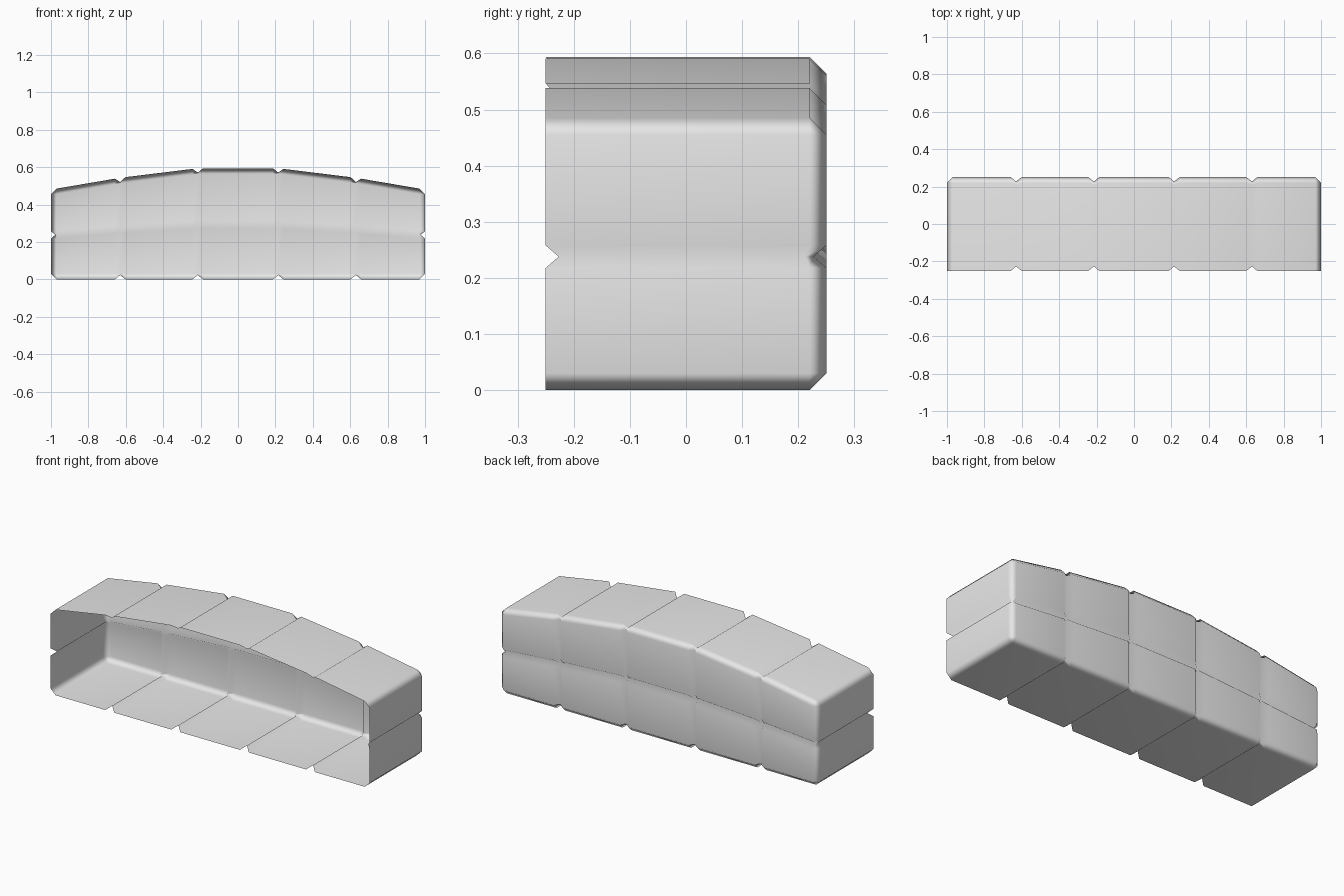
import bpy
import bmesh

cube = bpy.data.objects.get("Cube")
if cube:
    bpy.data.objects.remove(cube)

CHAMFER = 0.03
SEAMS = (-0.63, -0.215, 0.215, 0.63)
FRONT, BACK = -0.25, 0.25
SEAM_DEPTH = 0.023


def top_height(x):
    """Height of the faceted arch."""
    x = abs(x)
    if x <= SEAMS[2]:
        return 0.594
    if x <= SEAMS[3]:
        t = (x - SEAMS[2]) / (SEAMS[3] - SEAMS[2])
        return 0.594 + t * (0.543 - 0.594)
    return 0.543 - (x - SEAMS[3]) * 0.17


# Columns and rows as (position, is_seam)
columns = [(-1 + CHAMFER, False)]
for s in SEAMS:
    columns += [(s - 0.028, False), (s, True), (s + 0.028, False)]
columns.append((1 - CHAMFER, False))


def rows(x):
    top = top_height(x)
    mid = top * 0.49
    return [(CHAMFER, False), (mid - 0.02, False), (mid, True),
            (mid + 0.02, False), (top - CHAMFER, False)]


bm = bmesh.new()

# Panelled back wall
grid = []
for x, x_seam in columns:
    grid.append([bm.verts.new((x, BACK - SEAM_DEPTH * (x_seam or z_seam), z))
                 for z, z_seam in rows(x)])
for i in range(len(columns) - 1):
    for j in range(len(grid[0]) - 1):
        bm.faces.new((grid[i][j], grid[i + 1][j], grid[i + 1][j + 1], grid[i][j + 1]))

# Outline of bottom, ends and top: (back wall vertex, x, z, is_seam)
last = len(columns) - 1
bottom = [(grid[i][0], x, SEAM_DEPTH * s, s) for i, (x, s) in enumerate(columns)]
top = [(grid[i][-1], x, top_height(x) - SEAM_DEPTH * s, s)
       for i, (x, s) in enumerate(columns)]
right = [(grid[last][j], 1 - SEAM_DEPTH * s, z, s)
         for j, (z, s) in enumerate(rows(columns[last][0]))]
left = [(grid[0][j], -1 + SEAM_DEPTH * s, z, s)
        for j, (z, s) in enumerate(rows(columns[0][0]))]
outline = bottom + right + top[::-1] + left[::-1]

# Side walls open at the front, chamfered into the back wall
rings = []
for back_vert, x, z, seam in outline:
    front = bm.verts.new((x, FRONT + SEAM_DEPTH * seam, z))
    rear = bm.verts.new((x, BACK - CHAMFER - 0.008 * seam, z))
    rings.append((front, rear, back_vert))
for a, b in zip(rings, rings[1:] + rings[:1]):
    bm.faces.new((a[0], b[0], b[1], a[1]))
    if a[2] is b[2]:
        bm.faces.new((a[1], b[1], a[2]))
    else:
        bm.faces.new((a[1], b[1], b[2], a[2]))

bmesh.ops.recalc_face_normals(bm, faces=bm.faces[:])
bm.faces.ensure_lookup_table()
if bm.faces[0].normal.y < 0:
    bmesh.ops.reverse_faces(bm, faces=bm.faces[:])
for face in bm.faces:
    face.smooth = True

mesh = bpy.data.meshes.new("arched_panel_shell")
bm.to_mesh(mesh)
bm.free()
shell = bpy.data.objects.new("arched_panel_shell", mesh)
bpy.context.collection.objects.link(shell)

# Large panels keep flat shading, chamfers blend softly
weighted = shell.modifiers.new("panel_normals", 'WEIGHTED_NORMAL')
weighted.keep_sharp = True

grey = bpy.data.materials.new("light_grey")
grey.use_nodes = True
colour = (0.8, 0.8, 0.8, 1)
grey.diffuse_color = colour
grey.node_tree.nodes["Principled BSDF"].inputs["Base Color"].default_value = colour
mesh.materials.append(grey)
